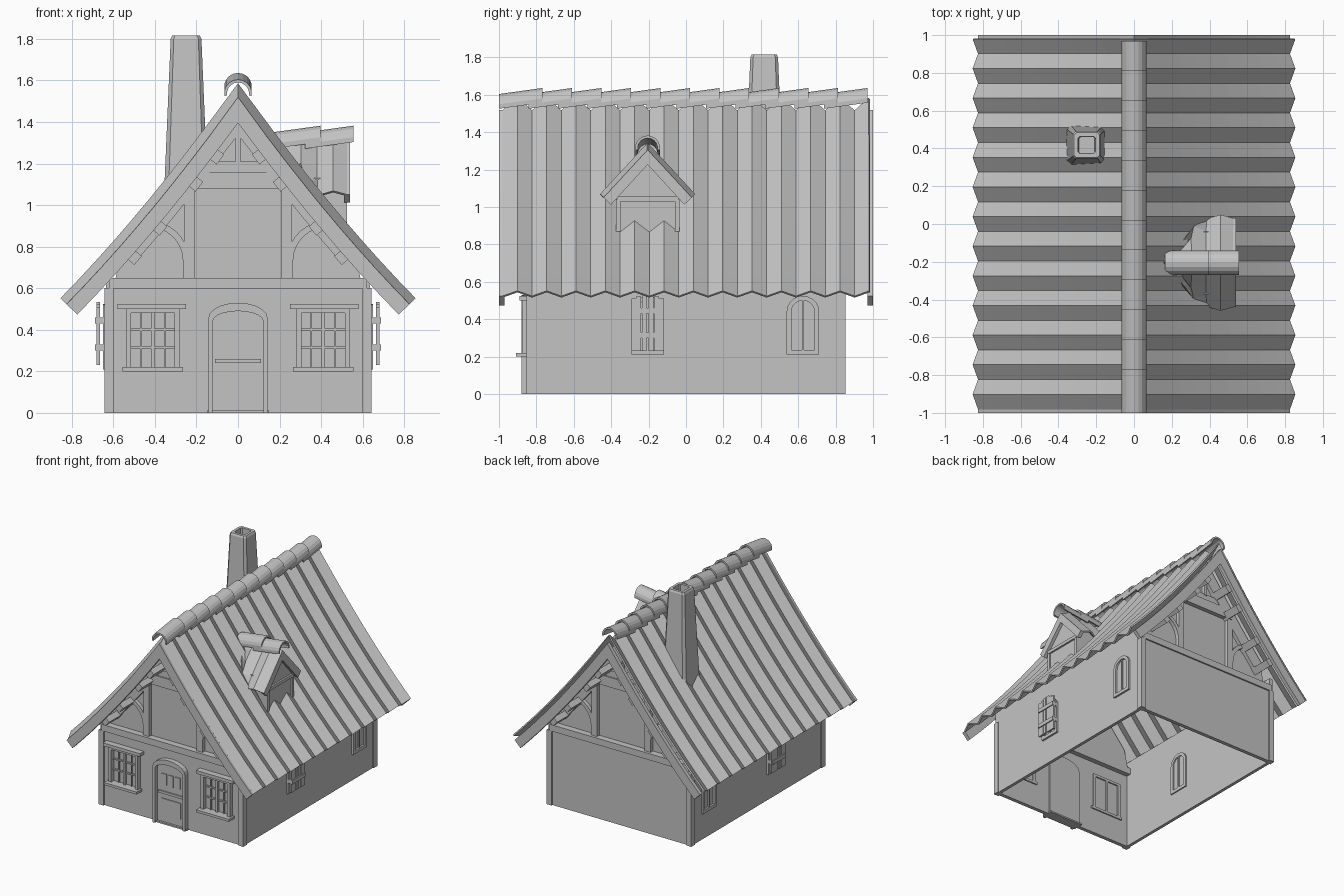
import bpy, bmesh, math

cube = bpy.data.objects.get("Cube")
if cube:
    bpy.data.objects.remove(cube, do_unlink=True)

grey = bpy.data.materials.new("plain_grey")
grey.use_nodes = True
GREY = (0.55, 0.55, 0.55, 1)
grey.diffuse_color = GREY
grey.node_tree.nodes["Principled BSDF"].inputs["Base Color"].default_value = GREY


def finish(name, bm, mirror=""):
    """Turn a bmesh into an object, mirrored across the given world axes."""
    bmesh.ops.remove_doubles(bm, verts=bm.verts, dist=0.0005)
    bmesh.ops.recalc_face_normals(bm, faces=bm.faces)
    mesh = bpy.data.meshes.new(name)
    bm.to_mesh(mesh)
    bm.free()
    mesh.materials.append(grey)
    ob = bpy.data.objects.new(name, mesh)
    bpy.context.collection.objects.link(ob)
    if mirror:
        mod = ob.modifiers.new("mirror", "MIRROR")
        mod.use_axis = ("x" in mirror, "y" in mirror, False)
    return ob


def prism(name, pts, axis, a, b, mirror=""):
    """Extrude a closed outline along x (points are y,z) or y (points are x,z)."""
    bm = bmesh.new()

    def place(p, t):
        return (t, p[0], p[1]) if axis == "x" else (p[0], t, p[1])
    lo = [bm.verts.new(place(p, a)) for p in pts]
    hi = [bm.verts.new(place(p, b)) for p in pts]
    bm.faces.new(lo)
    bm.faces.new(hi)
    for i in range(len(pts)):
        j = (i + 1) % len(pts)
        bm.faces.new((lo[i], lo[j], hi[j], hi[i]))
    return finish(name, bm, mirror)


def box(name, x0, x1, y0, y1, z0, z1, mirror=""):
    return prism(name, [(x0, z0), (x1, z0), (x1, z1), (x0, z1)], "y", y0, y1, mirror)


def arch(c, hw, z0, spring, top, n=10):
    """Outline of an upright panel with a rounded head."""
    pts = [(c + hw, z0)]
    for i in range(n + 1):
        t = math.pi * i / n
        pts.append((c + hw * math.cos(t), spring + (top - spring) * math.sin(t)))
    return pts + [(c - hw, z0)]


def sheet(name, rows, mirror=""):
    """Corrugated roof sheet through rows of points, given a little thickness."""
    bm = bmesh.new()
    grid = [[bm.verts.new(p) for p in row] for row in rows]
    for r0, r1 in zip(grid, grid[1:]):
        for i in range(len(r0) - 1):
            bm.faces.new((r0[i], r0[i + 1], r1[i + 1], r1[i]))
    ob = finish(name, bm, mirror)
    solid = ob.modifiers.new("thickness", "SOLIDIFY")
    solid.thickness = 0.012
    solid.offset = 0
    return ob


# Main roof curve: height at x, and a point set d below the surface
def height(x):
    return 1.58 - 1.409 * x + 0.229 * x * x


def under(x, d):
    s = 1.409 - 0.458 * x
    length = math.hypot(s, 1)
    if x == 0:
        return (0, height(0) - d * length)
    return (x - d * s / length, height(x) - d / length)


XS = [0] + [0.17 + 0.085 * i for i in range(9)]


def band(d0, d1, xs=XS):
    return [under(x, d0) for x in xs] + [under(x, d1) for x in reversed(xs)]


rows = []
for k in range(26):
    y = -0.98 + 0.0784 * k
    rows.append([(p[0], y, p[1]) for p in (under(x, 0.04 * (k % 2 == 0)) for x in XS)])
sheet("roof_tiles", rows, "x")
prism("bargeboard", band(0.035, 0.107), "y", -1.0, -0.97, "xy")


# Rounded ridge tiles, each tilted to overlap the next
def ridge_tile(name, start, length, z, axis, c):
    bm = bmesh.new()
    rings = []
    for s, dz in ((start, 0), (start + length, 0.032)):
        ring = []
        for r, order in ((0.067, 1), (0.053, -1)):
            for i in range(11)[::order]:
                t = math.radians(-10 + 20 * i)
                u, w = c + r * math.cos(t), z + dz + r * math.sin(t)
                ring.append(bm.verts.new((u, s, w) if axis == "y" else (s, u, w)))
        rings.append(ring)
        bm.faces.new(ring)
    n = len(rings[0])
    for i in range(n):
        j = (i + 1) % n
        bm.faces.new((rings[0][i], rings[0][j], rings[1][j], rings[1][i]))
    finish(name, bm)


for k in range(12):
    ridge_tile("ridge_tile", -1 + 0.158 * k, 0.232, 1.537, "y", 0)

# Walls, open underneath
box("side_wall", 0.61, 0.635, -0.84, 0.84, 0, 0.71, "x")
box("end_wall", -0.62, 0.62, -0.84, -0.81, 0, 0.6, "y")
box("corner_post", 0.6, 0.643, -0.852, -0.805, 0, 0.6, "xy")
box("end_beam", -0.62, 0.62, -0.852, -0.77, 0.598, 0.65, "y")
gable = [(0, 0.6), (0.6, 0.6)] + [under(x, 0.05) for x in reversed(XS[:7])]
prism("gable_wall", gable, "y", -0.8, -0.775, "xy")

# Timber framing on both gables
prism("gable_rafter", band(0.045, 0.14, XS[:7]), "y", -0.83, -0.79, "xy")
box("gable_post", 0.21, 0.26, -0.83, -0.79, 0.64, 1.12, "xy")
box("collar_beam", -0.25, 0.25, -0.835, -0.79, 1.08, 1.16, "y")
box("upper_collar", -0.2, 0.2, -0.825, -0.79, 1.16, 1.21, "y")
box("king_post", -0.012, 0.012, -0.83, -0.79, 1.2, 1.42, "y")
brace = []
for r, order in ((0.165, 1), (0.195, -1)):
    for i in range(9)[::order]:
        t = math.radians(85 + 95 * i / 8)
        brace.append((0.43 + r * math.cos(t), 0.73 + r * math.sin(t)))
    if order == 1:
        brace += [(0.265, 0.65), (0.235, 0.65)]
prism("curved_brace", brace, "y", -0.83, -0.79, "xy")
for x in (0.2, 0.3, 0.47, 0.59):
    peg = [under(x - 0.018, 0.1), under(x + 0.018, 0.1),
           under(x + 0.018, 0.145), under(x - 0.018, 0.145)]
    prism("purlin", peg, "y", -0.975, -0.79, "xy")

# Front door
frame = arch(0, 0.143, 0, 0.455, 0.53) + arch(0, 0.122, 0, 0.44, 0.49)[::-1]
prism("door_frame", frame, "y", -0.88, -0.8)
prism("door", arch(0, 0.125, 0, 0.44, 0.49), "y", -0.848, -0.8)
box("door_step", -0.15, 0.15, -0.865, -0.78, 0, 0.012)
box("door_panel", -0.085, 0.085, -0.855, -0.845, 0.07, 0.2)
box("door_rail", -0.11, 0.11, -0.858, -0.845, 0.24, 0.26)
for x in (-0.06, 0, 0.06):
    box("door_pane", x - 0.022, x + 0.022, -0.855, -0.845, 0.31, 0.4)

# Front windows
box("front_lintel", 0.25, 0.58, -0.89, -0.83, 0.5, 0.525, "x")
box("front_sill", 0.265, 0.555, -0.91, -0.8, 0.2, 0.22, "x")
for x in (0.28, 0.515):
    box("front_jamb", x, x + 0.025, -0.875, -0.8, 0.22, 0.5, "x")
box("front_head", 0.28, 0.54, -0.875, -0.8, 0.48, 0.5, "x")
box("front_mullion", 0.402, 0.418, -0.86, -0.8, 0.22, 0.48, "x")
for x in (0.353, 0.467):
    box("front_thin_bar", x - 0.004, x + 0.004, -0.852, -0.835, 0.22, 0.48, "x")
for z in (0.315, 0.4):
    box("front_cross_bar", 0.3, 0.52, -0.853, -0.835, z - 0.005, z + 0.005, "x")

# Arched side windows
for y in (-0.205, 0.625):
    ring = arch(y, 0.087, 0.21, 0.44, 0.525) + arch(y, 0.062, 0.235, 0.44, 0.5)[::-1]
    prism("side_window_frame", ring, "x", 0.6, 0.65, "x")
    box("side_window_foot", 0.6, 0.65, y - 0.087, y + 0.087, 0.21, 0.236, "x")
    box("side_window_bar", 0.6, 0.645, y - 0.006, y + 0.006, 0.22, 0.52, "x")
# Shutters on the forward pair
for side in (-1, 1):
    for k in (0.018, 0.048, 0.074):
        y = -0.205 + side * k
        box("shutter_plank", 0.665, 0.68, y - 0.013, y + 0.013, 0.23, 0.54 - k * 0.4, "x")
for z in (0.3, 0.43):
    box("shutter_batten", 0.64, 0.688, -0.29, -0.12, z, z + 0.03, "x")

# Chimney: lofted rings with chamfered corners and a hollow top
bm = bmesh.new()
loops = []
for z, h in ((1.0, 0.11), (1.12, 0.103), (1.8, 0.074), (1.815, 0.067),
             (1.815, 0.046), (1.7, 0.042)):
    c = h * 0.8
    corners = [(h, -c), (h, c), (c, h), (-c, h), (-h, c), (-h, -c), (-c, -h), (c, -h)]
    loops.append([bm.verts.new((-0.25 + u, 0.418 + v, z)) for u, v in corners])
for a, b in zip(loops, loops[1:]):
    for i in range(8):
        j = (i + 1) % 8
        bm.faces.new((a[i], a[j], b[j], b[i]))
bm.faces.new(loops[-1])
finish("chimney", bm)

# Dormer on the left slope
DY = -0.205


def roof_x(z):
    return (1.409 - math.sqrt(1.409 ** 2 - 0.916 * (1.58 - z))) / 0.458


def dormer_point(t, d):
    return 0.25 * t - (0.72 * d if t > 0 else 0), 1.335 - 0.27 * t - d * (0.7 if t > 0 else 1.45)


for side in (-1, 1):
    rows = []
    for k in range(6):
        row = []
        for t in (0, 0.25, 0.5, 0.75, 1):
            v, z = dormer_point(t, 0.03 * (k % 2))
            row.append((max(0.15 + 0.077 * k, roof_x(z) - 0.02), DY + side * v, z))
        rows.append(row)
    sheet("dormer_roof", rows)
    board = [dormer_point(*p) for p in ((0, 0.02), (1, 0.02), (1, 0.075), (0, 0.075))]
    prism("dormer_bargeboard", [(DY + side * v, z) for v, z in board], "x", 0.51, 0.54)
    y = DY + side * 0.157
    prism("dormer_cheek", [(0.515, 0.87), (0.515, 1.13), (0.33, 1.13)], "y", y - 0.009, y + 0.009)
    box("dormer_post", 0.5, 0.525, y - 0.012, y + 0.012, 0.87, 1.04)
face = [(DY - 0.165, 0.86), (DY + 0.165, 0.86), (DY + 0.165, 1.12), (DY, 1.29), (DY - 0.165, 1.12)]
prism("dormer_front", face, "x", 0.49, 0.513)
box("dormer_beam", 0.5, 0.527, DY - 0.165, DY + 0.165, 1.03, 1.055)
for x in (0.165, 0.323):
    ridge_tile("dormer_ridge_tile", x, 0.232, 1.283, "x", DY)
